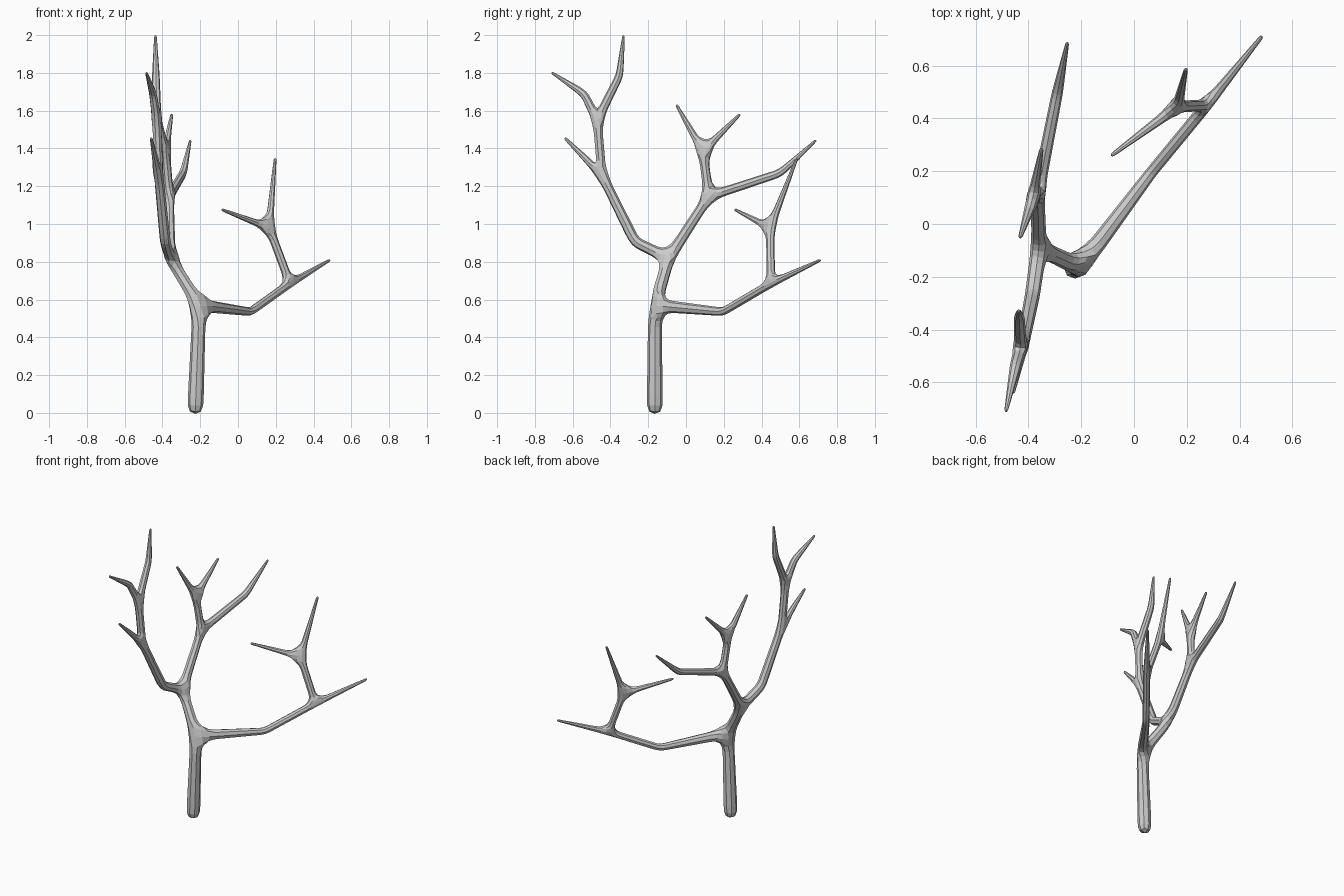
import bpy

if "Cube" in bpy.data.objects:
    bpy.data.objects.remove(bpy.data.objects["Cube"])

# each limb: start joint (or None) and its points x, y, z, radius
joints = []
edges = []

def limb(start, *points):
    """Chain of skin joints; returns the index of the last one."""
    prev = start
    for p in points:
        joints.append(p)
        i = len(joints) - 1
        if prev is not None:
            edges.append((prev, i))
        prev = i
    return prev

# trunk and lower forks
fork_a = limb(None, (-.227, -.165, -.013, .047), (-.205, -.165, .57, .038))
fork_b = limb(fork_a, (-.36, -.09, .82, .032))

# front bough
fork_c = limb(fork_b, (-.385, -.27, .905, .031), (-.42, -.445, 1.26, .027))
limb(fork_c, (-.46, -.643, 1.457, .008))
fork_d = limb(fork_c, (-.43, -.47, 1.55, .027))
limb(fork_d, (-.45, -.54, 1.69, .023), (-.486, -.713, 1.803, .007))
limb(fork_d, (-.435, -.352, 1.785, .022), (-.437, -.33, 2.0, .007))

# back bough
fork_e = limb(fork_b, (-.365, .12, 1.145, .027))
fork_f = limb(fork_e, (-.385, .09, 1.385, .026))
limb(fork_f, (-.432, -.052, 1.633, .008))
limb(fork_f, (-.35, .288, 1.583, .008))
limb(fork_e, (-.29, .50, 1.27, .023), (-.252, .690, 1.445, .007))

# right bough
fork_g = limb(fork_a, (.065, .195, .535, .024), (.275, .45, .685, .024))
limb(fork_g, (.487, .714, .81, .008))
fork_h = limb(fork_g, (.165, .445, .98, .024))
limb(fork_h, (-.088, .258, 1.077, .008))
limb(fork_h, (.197, .588, 1.35, .008))

mesh = bpy.data.meshes.new("bare_tree")
mesh.from_pydata([j[:3] for j in joints], edges, [])
tree = bpy.data.objects.new("bare_tree", mesh)
bpy.context.collection.objects.link(tree)

# skin the skeleton, then round it to eight sides
tree.modifiers.new("skin", 'SKIN')
bpy.context.view_layer.objects.active = tree
if not mesh.skin_vertices:
    bpy.ops.mesh.customdata_skin_add()
for v, j in zip(mesh.skin_vertices[0].data, joints):
    v.radius = (j[3], j[3])
mesh.skin_vertices[0].data[0].use_root = True
sub = tree.modifiers.new("round", 'SUBSURF')
sub.levels = sub.render_levels = 1
